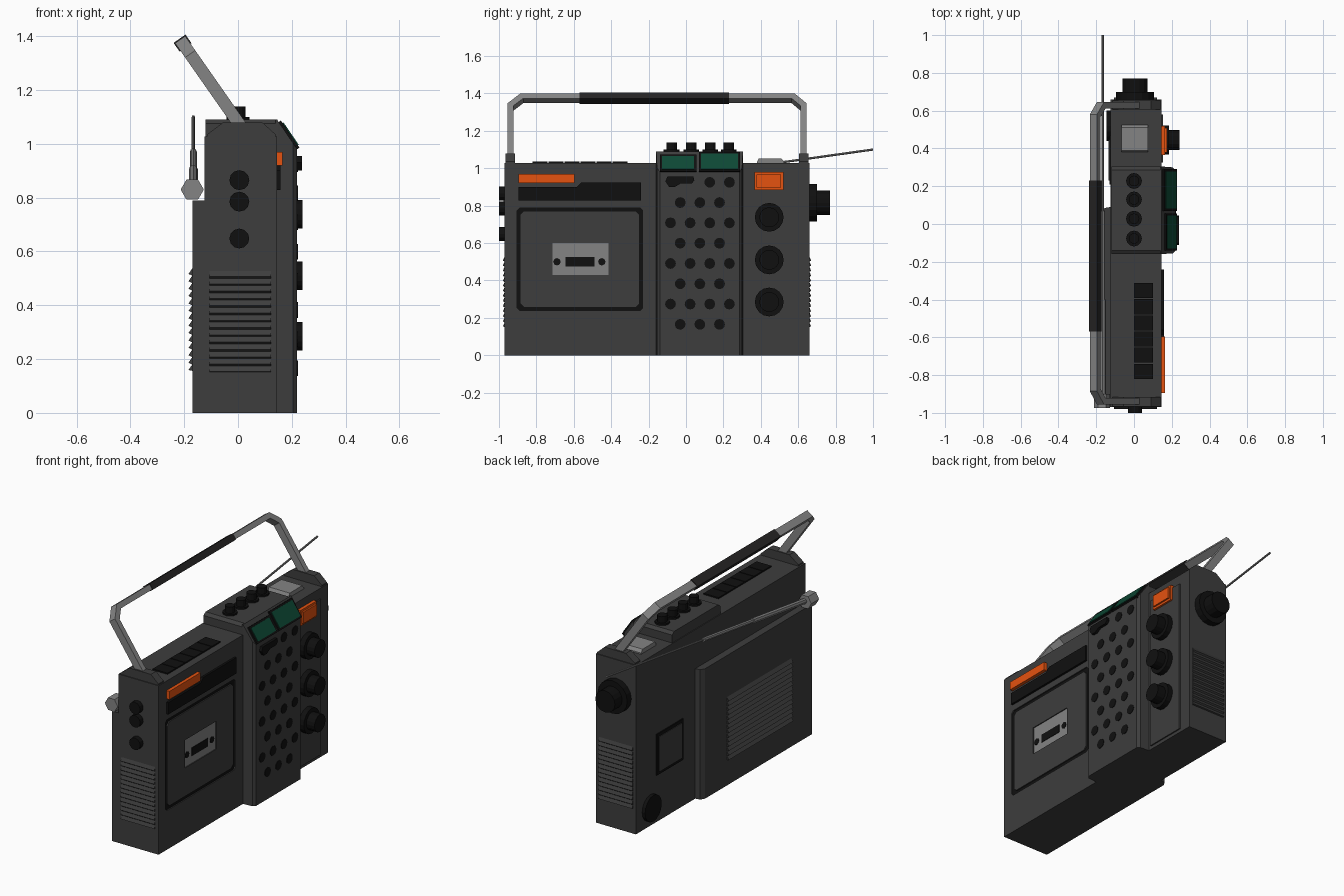
import bpy, bmesh, math
from mathutils import Matrix, Vector

if "Cube" in bpy.data.objects:
    bpy.data.objects.remove(bpy.data.objects["Cube"])


def material(name, r, g, b):
    m = bpy.data.materials.new(name)
    m.diffuse_color = (r, g, b, 1)
    m.use_nodes = True
    m.node_tree.nodes["Principled BSDF"].inputs["Base Color"].default_value = m.diffuse_color
    return m


BODY = material("charcoal", .047, .047, .047)
BLACK = material("black", .005, .005, .005)
GREY = material("light grey", .23, .23, .23)
GRIP = material("grip dark grey", .018, .017, .017)
ORANGE = material("orange", .78, .085, .005)
GREEN = material("meter green", .004, .065, .035)


def finish(name, bm, mat):
    bmesh.ops.recalc_face_normals(bm, faces=bm.faces)
    me = bpy.data.meshes.new(name)
    bm.to_mesh(me)
    bm.free()
    me.materials.append(mat)
    ob = bpy.data.objects.new(name, me)
    bpy.context.collection.objects.link(ob)
    return ob


def prism(name, axis, pts, a, b, mat):
    """Extrude a 2D outline along an axis from a to b."""
    place = {'x': lambda p, t: (t, p[0], p[1]),
             'y': lambda p, t: (p[0], t, p[1]),
             'z': lambda p, t: (p[0], p[1], t)}[axis]
    bm = bmesh.new()
    lo = [bm.verts.new(place(p, a)) for p in pts]
    hi = [bm.verts.new(place(p, b)) for p in pts]
    bm.faces.new(lo)
    bm.faces.new(hi)
    for i in range(len(pts)):
        j = (i + 1) % len(pts)
        bm.faces.new((lo[i], lo[j], hi[j], hi[i]))
    return finish(name, bm, mat)


def rect(a0, a1, b0, b1, c=0):
    if not c:
        return [(a0, b0), (a1, b0), (a1, b1), (a0, b1)]
    return [(a0 + c, b0), (a1 - c, b0), (a1, b0 + c), (a1, b1 - c),
            (a1 - c, b1), (a0 + c, b1), (a0, b1 - c), (a0, b0 + c)]


def box(name, x0, x1, y0, y1, z0, z1, mat):
    return prism(name, 'z', rect(x0, x1, y0, y1), z0, z1, mat)


def disc(name, axis, centre, r, a, b, mat, n=14):
    pts = [(centre[0] + r * math.cos(2 * math.pi * i / n),
            centre[1] + r * math.sin(2 * math.pi * i / n)) for i in range(n)]
    return prism(name, axis, pts, a, b, mat)


def cut(ob, cutter):
    mod = ob.modifiers.new("cut", 'BOOLEAN')
    mod.object = cutter
    mod.solver = 'EXACT'
    bpy.context.view_layer.objects.active = ob
    bpy.ops.object.modifier_apply(modifier="cut")
    bpy.data.objects.remove(cutter)


def rod(name, p, q, r0, r1, mat, n=8):
    p, q = Vector(p), Vector(q)
    bm = bmesh.new()
    rot = (q - p).to_track_quat('Z', 'Y').to_matrix().to_4x4()
    bmesh.ops.create_cone(bm, cap_ends=True, segments=n, radius1=r0, radius2=r1,
                          depth=(q - p).length,
                          matrix=Matrix.Translation((p + q) / 2) @ rot)
    return finish(name, bm, mat)


def teeth(base, out, z0, z1, n):
    """Sawtooth outline of a ribbed grille."""
    s = (z1 - z0) / n
    pts = [(base - out * .5, z0)]
    for i in range(n):
        pts += [(base + out, z0 + s * (i + .15)), (base, z0 + s * (i + .9))]
    return pts + [(base - out * .5, z1)]


# main case, with the cassette bay sunk into it
case = box("case", -.125, .145, -.97, .66, 0, 1.027, BODY)
cut(case, prism("bay_cutter", 'x', rect(-.905, -.23, .237, .79, .015), .11, .3, BLACK))
prism("back_cover", 'z', [(-.125, .09), (-.155, .085), (-.17, .06), (-.17, -.97), (-.125, -.97)],
      0, .79, BODY)

# cassette door with sunken window
prism("bay_liner", 'x', rect(-.905, -.23, .237, .79, .015), .109, .138, BLACK)
door = prism("cassette_door", 'x', rect(-.885, -.25, .258, .77, .02), .12, .145, BODY)
cut(door, box("window_cutter", .13, .3, -.715, -.415, .43, .60, BODY))
box("cassette_label", .125, .139, -.715, -.415, .43, .60, GREY)
box("tape_slot", .135, .142, -.645, -.49, .475, .525, BLACK)
for i, y in enumerate((-.69, -.45)):
    disc(f"tape_hub_{i}", 'x', (y, .5), .02, .135, .142, BLACK, 8)

# strip and orange badge above the door
prism("tape_strip", 'x', [(-.895, .828), (-.24, .828), (-.24, .925), (-.56, .925),
                          (-.585, .9), (-.895, .9)], .14, .158, BLACK)
box("orange_badge", .14, .165, -.895, -.595, .92, .97, ORANGE)

# speaker tower: a raised front with a sloped meter deck and a top hump
tower = prism("speaker_tower", 'z', [(.14, -.16), (.205, -.155), (.22, -.14), (.22, .285),
                                     (.205, .3), (.14, .305)], 0, 1.09, BODY)
cut(tower, prism("slope_cutter", 'y', [(.145, 1.09), (.145, 1.3), (.4, 1.3), (.4, .98), (.22, .98)],
                 -.5, .6, BODY))
prism("top_hump", 'x', [(-.16, 1.0), (.305, 1.0), (.305, 1.075), (.285, 1.09),
                        (-.14, 1.09), (-.16, 1.075)], -.12, .146, BODY)

# meters lie on the slope
slope = math.atan2(.11, .075)
for i, (y0, y1, u0, u1) in enumerate(((-.14, .055, .0, .105), (.07, .29, 0, .122))):
    for part, g, h, mat in (("meter_frame", 0, .010, BLACK), ("meter_face", .011, .014, GREEN)):
        m = prism(f"{part}_{i}", 'z', rect(u0 + g, u1 - g, y0 + g, y1 - g), -.005, h, mat)
        m.matrix_world = Matrix.Translation((.22, 0, .98)) @ Matrix.Rotation(slope - math.pi, 4, 'Y') \
            @ Matrix.Scale(-1, 4, (0, 0, 1))

# speaker holes in staggered rows, with the microphone tab in the first row
for row in range(8):
    z = .925 - row * .1085
    for col in range(4 - row % 2):
        if row or col > 1:
            y = -.083 + .105 * col + .052 * (row % 2)
            disc(f"speaker_hole_{row}_{col}", 'x', (y, z), .029, .215, .223, BLACK, 12)
prism("microphone_tab", 'x', [(-.11, .93), (-.09, .9), (-.06, .9), (-.03, .918), (.03, .918),
                              (.045, .935), (.04, .955), (-.1, .955)], .215, .237, BLACK)

# control panel with three dials and the orange button
box("control_panel", .14, .153, .325, .58, .02, .965, BODY)
for i, z in enumerate((.738, .51, .285)):
    disc(f"dial_base_{i}", 'x', (.445, z), .077, .15, .185, BLACK, 16)
    disc(f"dial_{i}", 'x', (.445, z), .053, .18, .24, BLACK, 16)
box("orange_button_base", .14, .165, .365, .52, .885, .98, ORANGE)
box("orange_button", .16, .175, .378, .507, .898, .967, ORANGE)

# top controls
for i in range(6):
    box(f"piano_key_{i}", 0, .1, -.82 + .0855 * i, -.74 + .0855 * i, 1.0, 1.035, BLACK)
for i, y in enumerate((-.077, .028, .13, .228)):
    disc(f"top_knob_base_{i}", 'z', (0, y), .042, 1.08, 1.1, BLACK, 12)
    disc(f"top_knob_{i}", 'z', (0, y), .028, 1.09, 1.138, BLACK, 12)
prism("power_button", 'x', [(.385, 1.0), (.525, 1.0), (.525, 1.035), (.51, 1.053),
                            (.39, 1.053), (.38, 1.035)], -.065, .075, GREY)

# end controls
for i, z in enumerate((.865, .785, .648)):
    disc(f"end_socket_{i}", 'y', (.005, z), .037, -1.0, -.96, BLACK, 12)
disc("tuning_ring", 'y', (.005, .815), .1, .65, .7, BLACK, 16)
disc("tuning_knob", 'y', (.005, .815), .066, .69, .77, BLACK, 16)

# ribbed grilles on the back and both ends
prism("back_grille", 'y', [(-x, z) for x, z in teeth(.17, .014, .155, .54, 14)], -.77, -.15, BODY)
prism("end_grille_left", 'x', [(-y, z) for y, z in teeth(.97, .009, .15, .53, 14)], -.105, .122, BODY)
prism("end_grille_right", 'x', teeth(.66, .009, .15, .53, 14), -.105, .122, BODY)

# battery hatch and round foot on the back
box("hatch_frame", -.131, -.12, .21, .468, .285, .535, BLACK)
box("hatch", -.135, -.12, .23, .448, .305, .515, BODY)
disc("round_socket", 'x', (.52, .11), .08, -.145, -.12, BLACK, 16)

# handle brackets
for name, y0 in (("bracket_left", -.965), ("bracket_right", .605)):
    prism(name, 'y', [(-.115, 1.02), (.14, 1.02), (.14, 1.035), (.09, 1.08),
                      (-.055, 1.08), (-.115, 1.035)], y0, y0 + .05, BODY)

# tilted carrying handle
outer = [(-.955, -.03), (-.955, .31), (-.885, .375), (.58, .375), (.645, .31), (.645, -.03)]
inner = [(.612, -.03), (.612, .295), (.565, .343), (-.87, .343), (-.922, .295), (-.922, -.03)]
handle = prism("handle", 'x', outer + inner, -.023, .023, GREY)
grip = prism("handle_grip", 'x', rect(-.57, .23, .34, .379), -.027, .027, GRIP)
for ob in (handle, grip):
    ob.matrix_world = Matrix.Translation((0, 0, 1.08)) @ Matrix.Rotation(math.radians(-35), 4, 'Y')


# telescopic antenna
def along(y):
    return (-.166, y, .83 + (y + .93) * .14)


disc("antenna_pivot", 'y', (-.17, .83), .043, -.975, -.9, GREY, 6)
for i, (y0, y1, r) in enumerate(((-.92, -.4, .017), (-.4, .07, .013), (.07, 1.0, .006))):
    rod(f"antenna_section_{i}", along(y0), along(y1), r, r, GREY)
